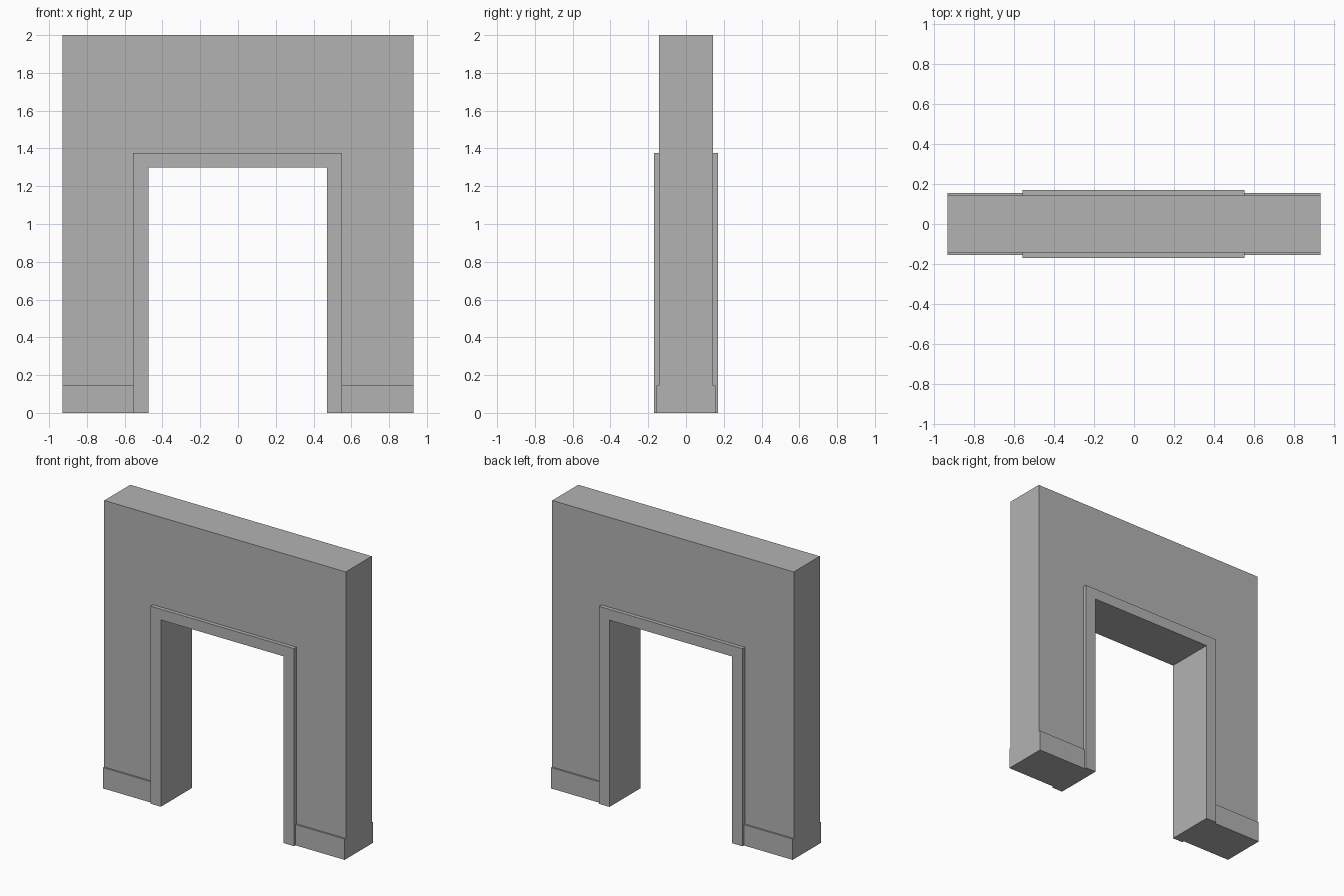
import bpy
import bmesh

cube = bpy.data.objects.get("Cube")
if cube:
    bpy.data.objects.remove(cube, do_unlink=True)

HALF_W, HEIGHT, WALL_Y = 0.93, 2.0, 0.143
OPEN_L, OPEN_R, OPEN_Z = -0.475, 0.47, 1.30
TRIM_W, TRIM_Y = 0.08, 0.17
BASE_Z, BASE_Y = 0.145, 0.155
TRIM_L, TRIM_R, TRIM_Z = OPEN_L - TRIM_W, OPEN_R + TRIM_W, OPEN_Z + 0.075

grey = bpy.data.materials.new("plaster grey")
grey.use_nodes = True
colour = (0.45, 0.45, 0.45, 1)
grey.diffuse_color = colour
grey.node_tree.nodes["Principled BSDF"].inputs["Base Color"].default_value = colour


def extrude_profile(name, profile, y0, y1):
    """Extrude an (x, z) outline along y."""
    bm = bmesh.new()
    face = bm.faces.new([bm.verts.new((x, y0, z)) for x, z in profile])
    grown = bmesh.ops.extrude_face_region(bm, geom=[face])
    verts = [v for v in grown["geom"] if isinstance(v, bmesh.types.BMVert)]
    bmesh.ops.translate(bm, verts=verts, vec=(0, y1 - y0, 0))
    bmesh.ops.recalc_face_normals(bm, faces=bm.faces)
    mesh = bpy.data.meshes.new(name)
    bm.to_mesh(mesh)
    bm.free()
    mesh.materials.append(grey)
    obj = bpy.data.objects.new(name, mesh)
    bpy.context.collection.objects.link(obj)
    return obj


def arch(left, right, top):
    """Outline of an upside-down U around the door opening."""
    return [(left, 0), (left, top), (right, top), (right, 0),
            (OPEN_R, 0), (OPEN_R, OPEN_Z), (OPEN_L, OPEN_Z), (OPEN_L, 0)]


def board(x0, x1):
    return [(x0, 0), (x0, BASE_Z), (x1, BASE_Z), (x1, 0)]


# Wall with door opening
extrude_profile("wall", arch(-HALF_W, HALF_W, HEIGHT), -WALL_Y, WALL_Y)

# Door trim and baseboards on both faces
for side, s in (("front", -1), ("back", 1)):
    extrude_profile(side + "_door_trim", arch(TRIM_L, TRIM_R, TRIM_Z),
                    s * WALL_Y, s * TRIM_Y)
    extrude_profile(side + "_right_baseboard", board(-HALF_W, TRIM_L),
                    s * WALL_Y, s * BASE_Y)
    extrude_profile(side + "_left_baseboard", board(TRIM_R, HALF_W),
                    s * WALL_Y, s * BASE_Y)
